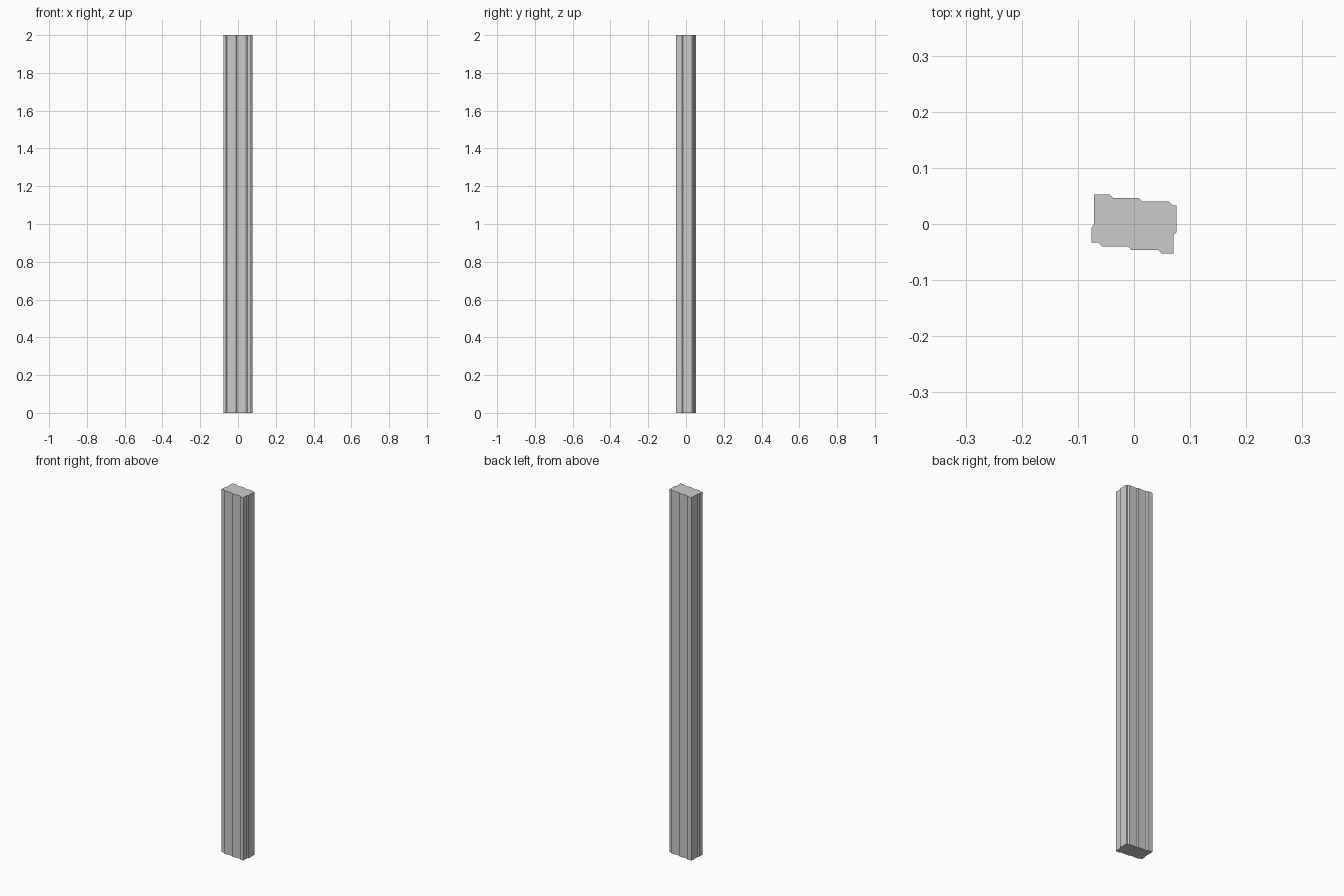
import bpy, bmesh

if "Cube" in bpy.data.objects:
    bpy.data.objects.remove(bpy.data.objects["Cube"])

# Stepped post cross-section, clockwise from the back left corner
profile = [
    (-0.071, 0.053), (-0.044, 0.053), (-0.037, 0.046), (0.009, 0.046),
    (0.015, 0.040), (0.062, 0.040), (0.069, 0.033), (0.076, 0.033),
    (0.076, -0.015), (0.070, -0.020), (0.070, -0.053), (0.050, -0.053),
    (0.043, -0.046), (-0.005, -0.046), (-0.010, -0.040), (-0.057, -0.040),
    (-0.063, -0.033), (-0.076, -0.033), (-0.076, -0.007), (-0.071, 0.000),
]
HEIGHT = 2.0

# Post: extrude the profile straight up
bm = bmesh.new()
base = bm.faces.new([bm.verts.new((x, y, 0)) for x, y in profile])
top = bmesh.ops.extrude_face_region(bm, geom=[base], use_keep_orig=True)["geom"]
bmesh.ops.translate(bm, vec=(0, 0, HEIGHT),
                    verts=[g for g in top if isinstance(g, bmesh.types.BMVert)])
bmesh.ops.recalc_face_normals(bm, faces=bm.faces[:])

mesh = bpy.data.meshes.new("stepped_post")
bm.to_mesh(mesh)
bm.free()
bpy.context.collection.objects.link(bpy.data.objects.new("stepped_post", mesh))
